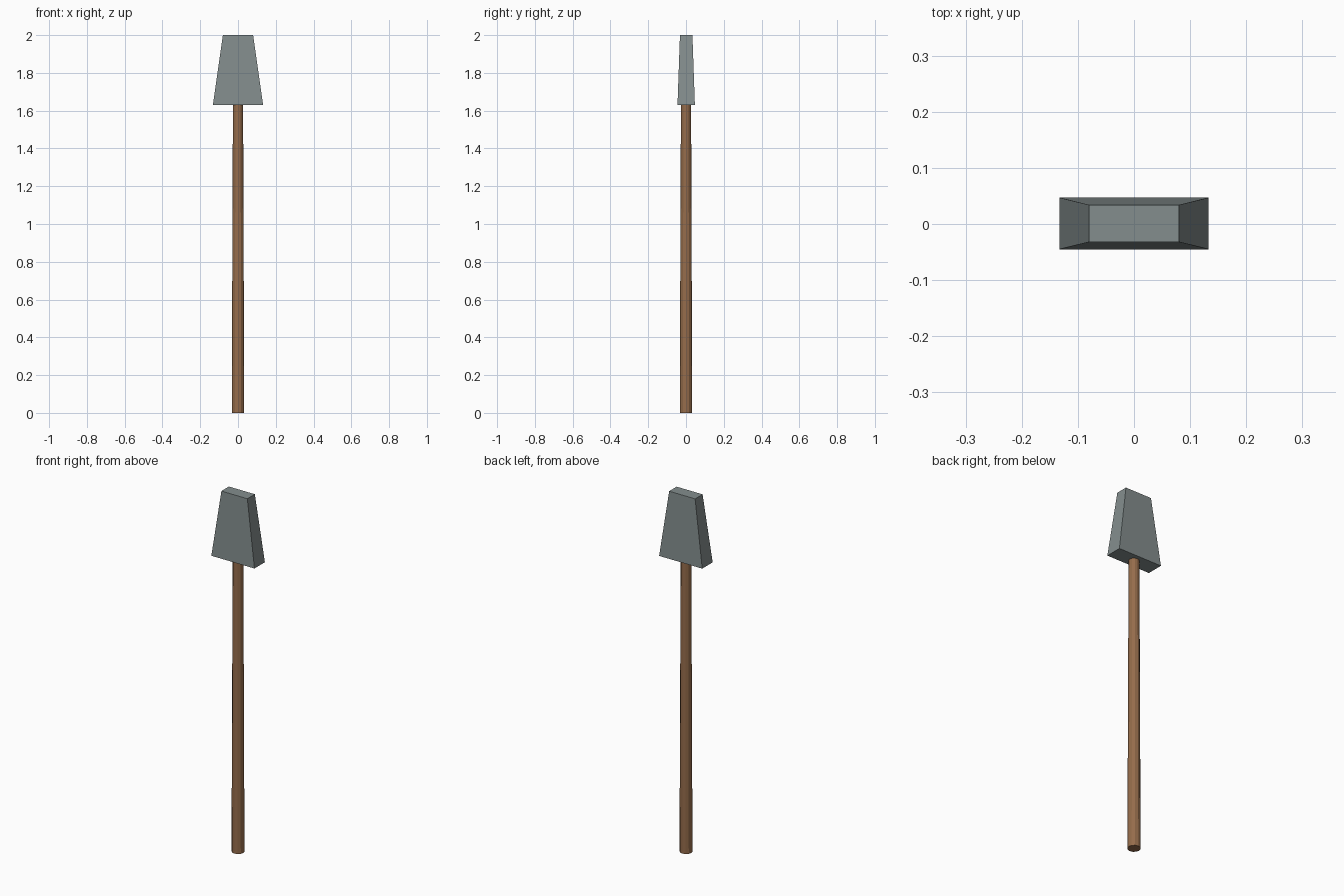
import bpy, bmesh

if "Cube" in bpy.data.objects:
    bpy.data.objects.remove(bpy.data.objects["Cube"])


def material(name, color):
    m = bpy.data.materials.new(name)
    m.diffuse_color = color
    m.use_nodes = True
    m.node_tree.nodes["Principled BSDF"].inputs["Base Color"].default_value = m.diffuse_color
    return m


def add_object(name, bm, mat):
    me = bpy.data.meshes.new(name)
    bmesh.ops.recalc_face_normals(bm, faces=bm.faces)
    bm.to_mesh(me)
    bm.free()
    me.materials.append(mat)
    ob = bpy.data.objects.new(name, me)
    bpy.context.collection.objects.link(ob)
    return ob


# Wooden handle: slightly tapered flat-sided pole
z_top = 1.64
bm = bmesh.new()
bmesh.ops.create_cone(bm, cap_ends=True, segments=12,
                      radius1=0.033, radius2=0.027, depth=z_top)
bmesh.ops.translate(bm, verts=bm.verts, vec=(0, 0, z_top / 2))
add_object("handle", bm, material("wood", (0.30, 0.15, 0.07, 1)))

# Blade head: block tapering in width and thickness toward the top
z0, z1 = 1.63, 2.0
bm = bmesh.new()
bmesh.ops.create_cube(bm, size=2)
for v in bm.verts:
    hx, hy, z = (0.08, 0.033, z1) if v.co.z > 0 else (0.133, 0.046, z0)
    v.co = (v.co.x * hx, v.co.y * hy + 0.001, z)
add_object("blade_head", bm, material("stone", (0.23, 0.27, 0.27, 1)))
